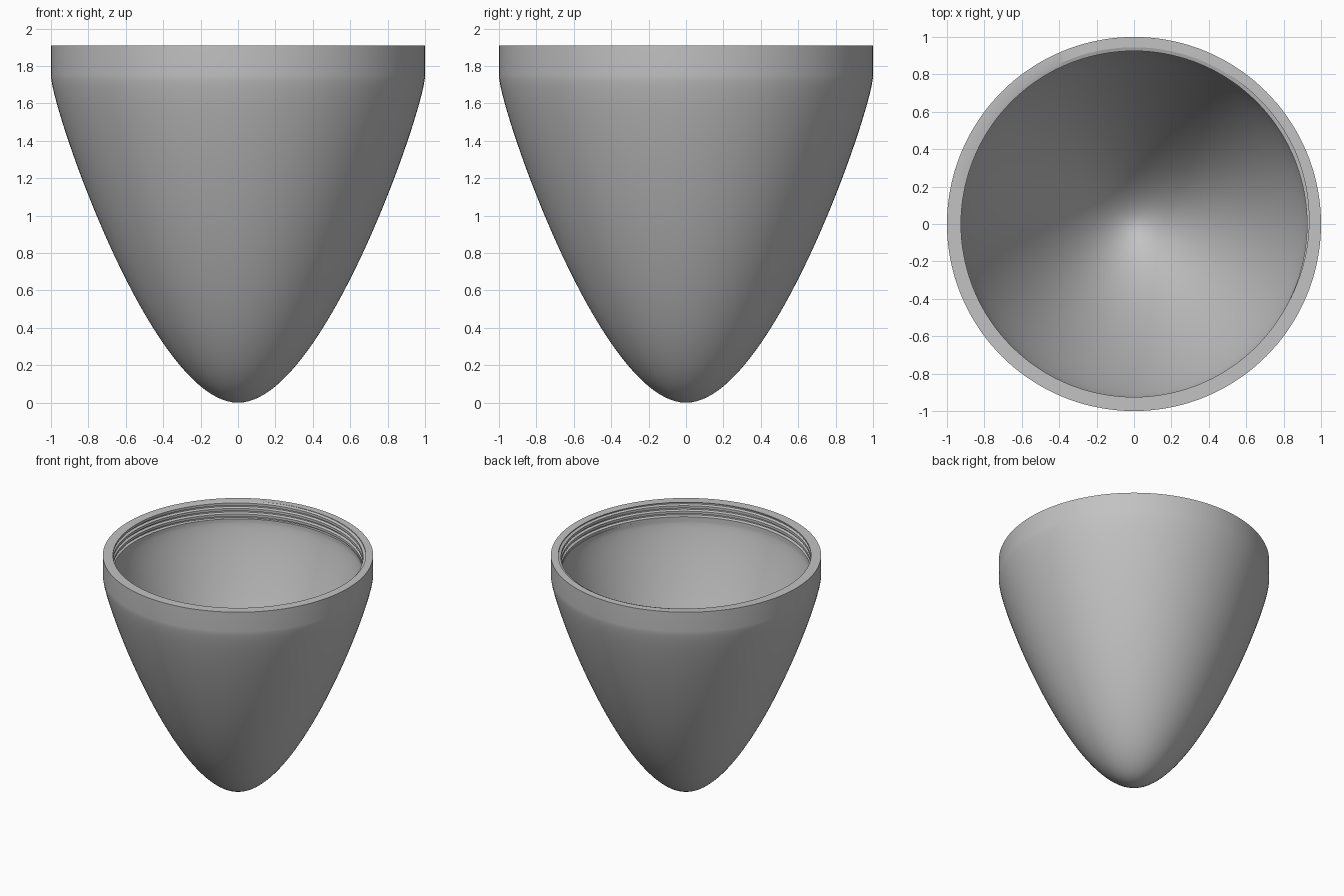
import bpy, bmesh, math
from mathutils import Vector
from mathutils.geometry import interpolate_bezier

if "Cube" in bpy.data.objects:
    bpy.data.objects.remove(bpy.data.objects["Cube"], do_unlink=True)

SEGMENTS = 144
HEIGHT = 1.91
SHOULDER = 1.75
WALL = 0.075
BORE = 1 - WALL        # inner radius between grooves
ROOT = 0.945           # inner radius at the groove bottom
THREAD_END = 1.775
PITCH = 0.045
START = 0.92           # turn offset that places the groove's run-out at the rim
KNOTS = ((0, BORE), (0.45, BORE), (0.6, ROOT), (0.85, ROOT), (1, BORE))

grey = bpy.data.materials.new("warm_grey")
grey.use_nodes = True
colour = (0.54, 0.54, 0.54, 1)
grey.diffuse_color = colour
grey.node_tree.nodes["Principled BSDF"].inputs["Base Color"].default_value = colour


def groove_radius(phase):
    """Trapezoid groove section, repeated once per turn."""
    f = phase % 1
    for (f0, r0), (f1, r1) in zip(KNOTS, KNOTS[1:]):
        if f <= f1:
            return r0 + (r1 - r0) * (f - f0) / (f1 - f0)


def threaded_collar(turn):
    """Inside of the collar at one angle, from the rim down to the thread end."""
    points = []
    for k in range(1, -6, -1):
        for f, _ in reversed(KNOTS[:-1]):
            z = HEIGHT + PITCH * (k + f + turn - START)
            z = max(THREAD_END, min(HEIGHT, z))
            phase = (z - HEIGHT) / PITCH - turn + START
            points.append((groove_radius(phase), z))
    return points


# Curved outside wall and its inward offset
outer = interpolate_bezier(Vector((0, 0, 0)), Vector((0.46, 0, 0)),
                           Vector((1, 0, 1.58)), Vector((1, 0, SHOULDER)), 48)
inner = []
for before, p, after in zip(outer[:1] + outer, outer, outer[1:] + outer[-1:]):
    tangent = (after - before).normalized()
    inner.append(p + WALL * Vector((-tangent.z, 0, tangent.x)))
inner[0] = Vector((0, 0, WALL))
inner[-1] = Vector((BORE, 0, SHOULDER))
outside = [(p.x, p.z) for p in outer] + [(1, HEIGHT)]
inside = [(BORE, THREAD_END)] + [(p.x, p.z) for p in reversed(inner)]

# Cup shell: sections around the axis, joined into one closed skin
bm = bmesh.new()
columns = []
for i in range(SEGMENTS + 1):
    a = math.tau * i / SEGMENTS
    section = outside + threaded_collar(i / SEGMENTS) + inside
    columns.append([bm.verts.new((r * math.cos(a), r * math.sin(a), z))
                    for r, z in section])
for a, b in zip(columns, columns[1:]):
    for j in range(len(a) - 1):
        bm.faces.new((a[j], b[j], b[j + 1], a[j + 1]))
bmesh.ops.remove_doubles(bm, verts=bm.verts, dist=0.0001)
bmesh.ops.recalc_face_normals(bm, faces=bm.faces)

mesh = bpy.data.meshes.new("threaded_cup")
bm.to_mesh(mesh)
bm.free()
mesh.materials.append(grey)
mesh.shade_smooth()
mesh.set_sharp_from_angle(angle=math.radians(30))
cup = bpy.data.objects.new("threaded_cup", mesh)
bpy.context.collection.objects.link(cup)
